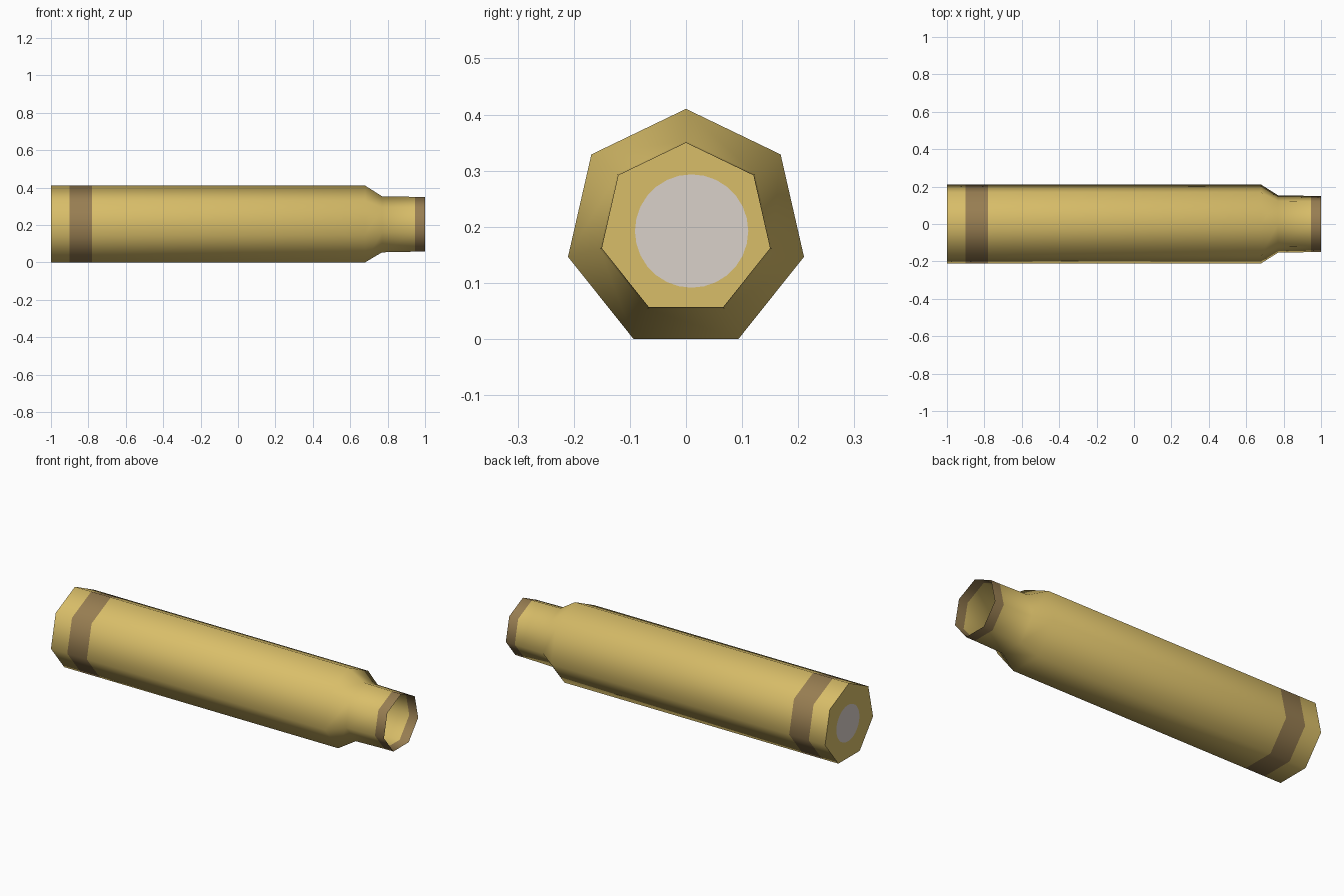
import bpy, bmesh, math

if "Cube" in bpy.data.objects:
    bpy.data.objects.remove(bpy.data.objects["Cube"])

SIDES = 7
SEG = 4                      # disc segments per casing side
CZ = 0.1945                  # height of the long axis


def material(name, rgb):
    m = bpy.data.materials.new(name)
    lin = [((c / 255 + 0.055) / 1.055) ** 2.4 for c in rgb]
    m.diffuse_color = (*lin, 1)
    m.use_nodes = True
    m.node_tree.nodes["Principled BSDF"].inputs["Base Color"].default_value = m.diffuse_color
    return m


brass = material("brass", (217, 190, 105))
brown = material("dark brass band", (152, 126, 82))
grey = material("primer grey", (218, 209, 202))

# Profile along x: position, radius, axis height, colour of the stretch that follows
profile = [
    (-1.0, 0.2157, CZ, 0),
    (-0.90, 0.2157, CZ, 1),
    (-0.78, 0.2157, CZ, 0),
    (0.68, 0.2157, CZ, 0),
    (0.77, 0.1575, CZ + 0.001, 0),
    (0.945, 0.1542, CZ + 0.0015, 1),
    (1.0, 0.1537, CZ + 0.0015, 0),
]


def ring(bm, x, r, y, z, n):
    return [bm.verts.new((x, y + r * math.sin(2 * math.pi * i / n),
                          z + r * math.cos(2 * math.pi * i / n))) for i in range(n)]


bm = bmesh.new()

# Side walls, open at the mouth
rings = [ring(bm, x, r, 0, z, SIDES) for x, r, z, _ in profile]
for a, b, p in zip(rings, rings[1:], profile):
    for i in range(SIDES):
        j = (i + 1) % SIDES
        f = bm.faces.new((a[i], a[j], b[j], b[i]))
        f.material_index = p[3]
        f.smooth = True

# Base plate with the round primer cut into it
n = SIDES * SEG
disc = ring(bm, -1.0, 0.101, 0.01, 0.1925, n)
bm.faces.new(disc).material_index = 2
base = rings[0]
for i in range(SIDES):
    for k in range(-SEG // 2, SEG // 2):
        c = i * SEG + k
        bm.faces.new((base[i], disc[c % n], disc[(c + 1) % n]))
    bm.faces.new((base[i], disc[(i * SEG + SEG // 2) % n], base[(i + 1) % SIDES]))

bmesh.ops.recalc_face_normals(bm, faces=bm.faces)
# Make sure the outside faces outward
base_face = next(f for f in bm.faces if f.material_index == 2)
if base_face.normal.x > 0:
    bmesh.ops.reverse_faces(bm, faces=bm.faces)

# Crisp rim around the base plate
for i in range(SIDES):
    e = bm.edges.get((base[i], base[(i + 1) % SIDES]))
    e.smooth = False

mesh = bpy.data.meshes.new("casing")
bm.to_mesh(mesh)
bm.free()
for m in (brass, brown, grey):
    mesh.materials.append(m)
bpy.context.collection.objects.link(bpy.data.objects.new("casing", mesh))
